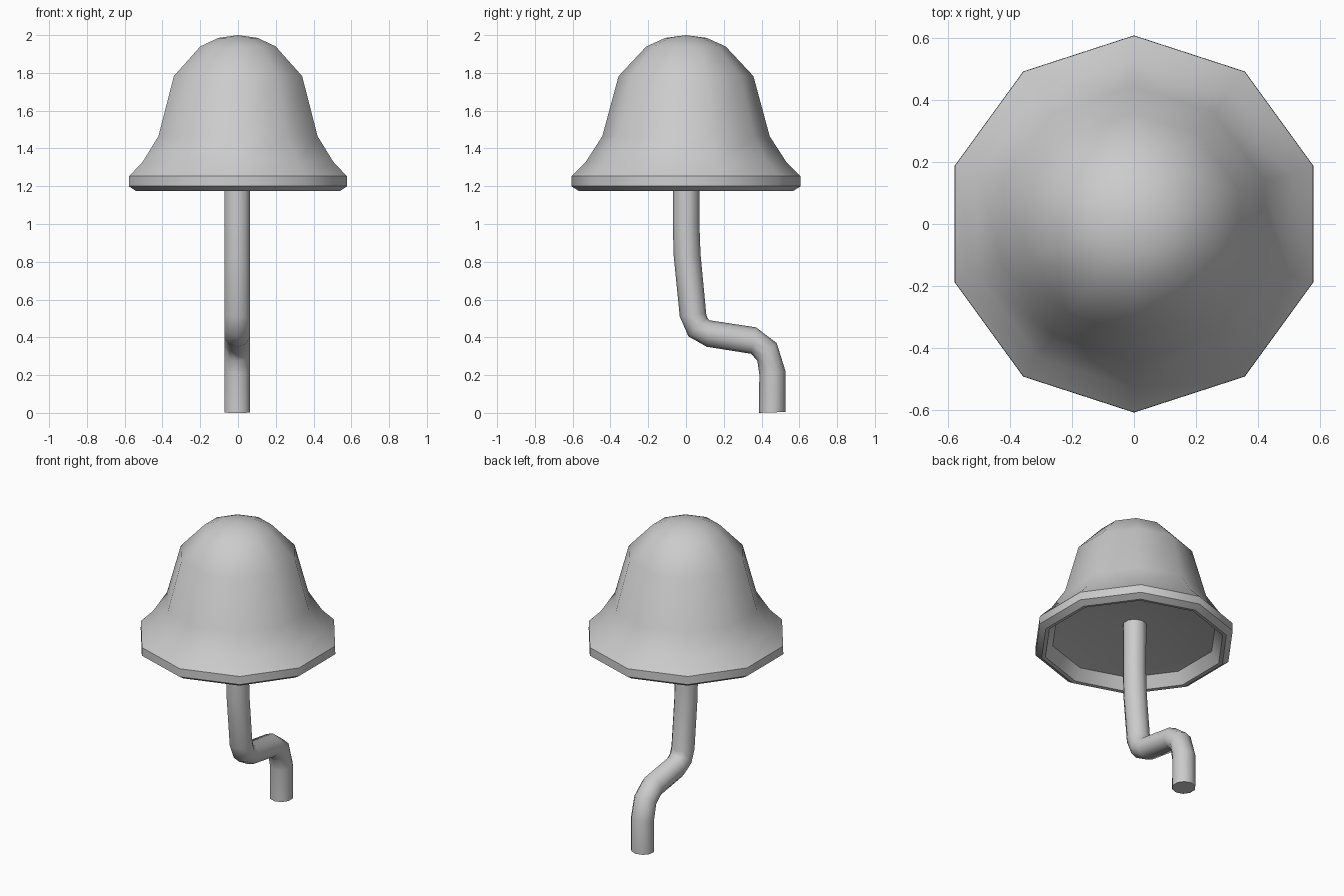
import bpy, bmesh, math

if "Cube" in bpy.data.objects:
    bpy.data.objects.remove(bpy.data.objects["Cube"])

SIDES = 10


def build(name, rings, start_tip=None, end_tip=None):
    """Skin a list of rings (lists of points); close ends with a tip fan or a flat face."""
    bm = bmesh.new()
    loops = [[bm.verts.new(p) for p in ring] for ring in rings]
    for a, b in zip(loops, loops[1:]):
        for i in range(SIDES):
            j = (i + 1) % SIDES
            bm.faces.new((a[i], a[j], b[j], b[i]))
    for loop, tip in ((loops[0], start_tip), (loops[-1], end_tip)):
        if tip is None:
            bm.faces.new(loop)
        else:
            t = bm.verts.new(tip)
            for i in range(SIDES):
                bm.faces.new((loop[i], loop[(i + 1) % SIDES], t))
    bmesh.ops.recalc_face_normals(bm, faces=bm.faces[:])
    mesh = bpy.data.meshes.new(name)
    bm.to_mesh(mesh)
    bm.free()
    obj = bpy.data.objects.new(name, mesh)
    bpy.context.collection.objects.link(obj)
    bpy.ops.object.select_all(action='DESELECT')
    obj.select_set(True)
    bpy.context.view_layer.objects.active = obj
    bpy.ops.object.shade_smooth_by_angle(angle=math.radians(40))
    return obj


# corner directions, with one corner on the y axis
dirs = [(math.sin(2 * math.pi * i / SIDES), math.cos(2 * math.pi * i / SIDES))
        for i in range(SIDES)]

# bell-shaped cap: outer profile, rim, shallow hollow underside (radius, height)
profile = [(0.11, 1.985), (0.21, 1.94), (0.357, 1.783), (0.443, 1.465),
           (0.53, 1.33), (0.606, 1.253), (0.607, 1.2), (0.568, 1.175),
           (0.545, 1.178), (0.50, 1.25)]
build("mushroom_cap",
      [[(r * x, r * y, z) for x, y in dirs] for r, z in profile],
      start_tip=(0, 0, 2.0), end_tip=(0, 0, 1.335))

# crooked stem: each ring spans two outline points (y, z) - (y, z)
spans = [(0.387, 0.0, 0.527, 0.005), (0.388, 0.205, 0.527, 0.22),
         (0.378, 0.275, 0.48, 0.37), (0.345, 0.313, 0.37, 0.453),
         (0.11, 0.35, 0.125, 0.49), (0.013, 0.405, 0.112, 0.505),
         (-0.033, 0.51, 0.107, 0.525), (-0.065, 0.83, 0.077, 0.84),
         (-0.07, 1.0, 0.071, 1.0), (-0.07, 1.34, 0.073, 1.34)]
stem_rings = []
for y1, z1, y2, z2 in spans:
    cy, cz, hy, hz = (y1 + y2) / 2, (z1 + z2) / 2, (y2 - y1) / 2, (z2 - z1) / 2
    stem_rings.append([(-0.004 + 0.072 * x, cy + hy * c, cz + hz * c) for x, c in dirs])
build("stem", stem_rings)
